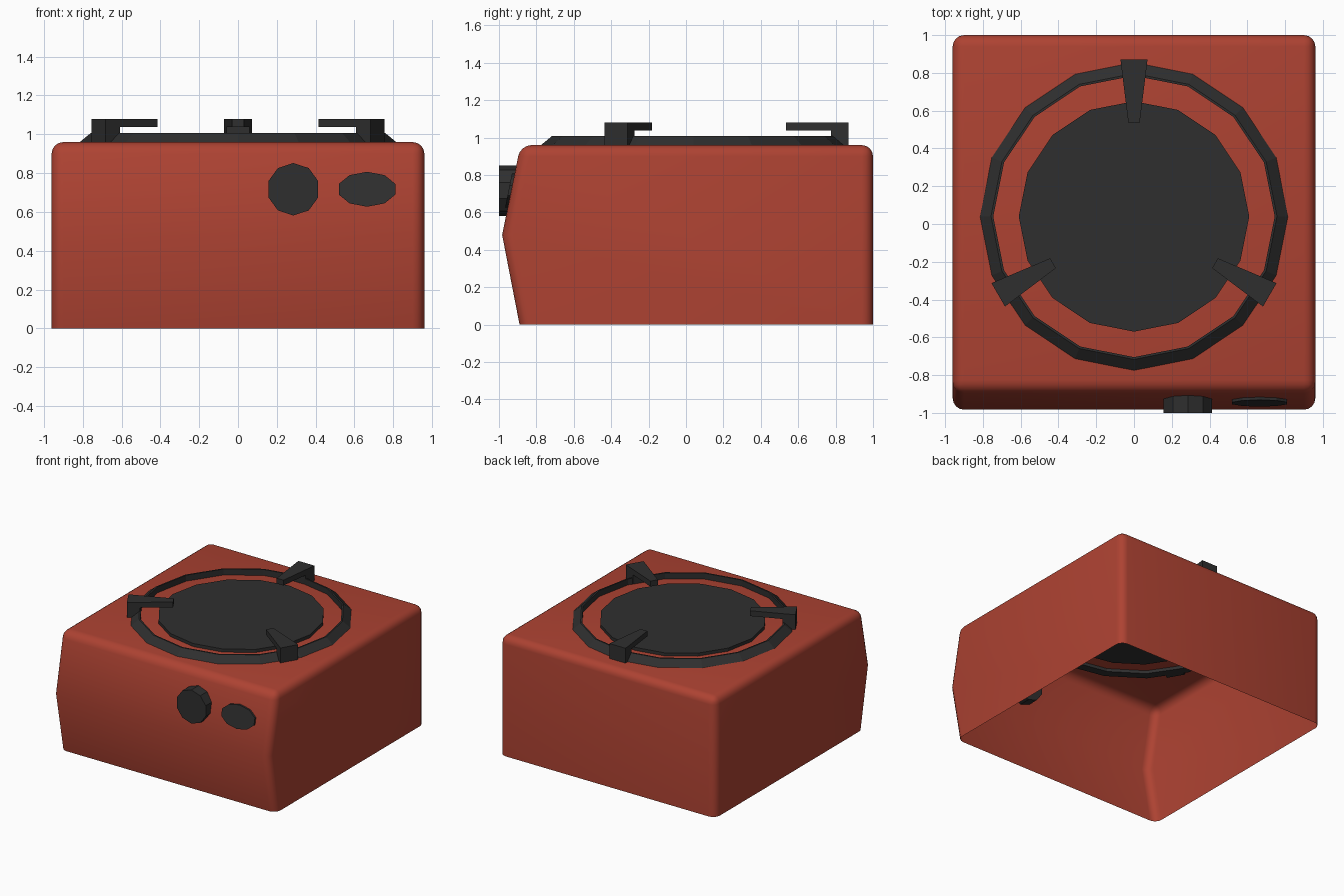
import bpy, bmesh, math
from mathutils import Matrix, Vector

if "Cube" in bpy.data.objects:
    bpy.data.objects.remove(bpy.data.objects["Cube"])


def material(name, color):
    m = bpy.data.materials.new(name)
    m.diffuse_color = (*color, 1)
    m.use_nodes = True
    m.node_tree.nodes["Principled BSDF"].inputs["Base Color"].default_value = m.diffuse_color
    return m


RED = material("red_enamel", (0.42, 0.055, 0.032))
DARK = material("dark_iron", (0.028, 0.028, 0.028))
CY = 0.04  # burner centre in y


def finish(name, bm, mat):
    bmesh.ops.recalc_face_normals(bm, faces=bm.faces)
    me = bpy.data.meshes.new(name)
    bm.to_mesh(me)
    bm.free()
    me.materials.append(mat)
    ob = bpy.data.objects.new(name, me)
    bpy.context.collection.objects.link(ob)
    return ob


def prism(bm, pts, offset):
    """Extrude a closed outline along an offset."""
    face = bm.faces.new([bm.verts.new(p) for p in pts])
    new = bmesh.ops.extrude_face_region(bm, geom=[face], use_keep_orig=True)["geom"]
    bmesh.ops.translate(bm, vec=offset, verts=[g for g in new if isinstance(g, bmesh.types.BMVert)])


# body: side profile pulled across x, rounded, open underneath
bm = bmesh.new()
side = [(-0.89, 0), (-0.983, 0.48), (-0.885, 0.96), (1.0, 0.96), (1.0, 0)]
prism(bm, [(-0.96, y, z) for y, z in side], (1.92, 0, 0))
bm.normal_update()
edges = []
for e in bm.edges:
    a, b = (v.co for v in e.verts)
    low = a.z < 0.01 and b.z < 0.01
    crease = abs(a.z - 0.48) < 0.01 and abs(b.z - 0.48) < 0.01
    if not low and not crease:
        edges.append(e)
bmesh.ops.bevel(bm, geom=edges, offset=0.06, segments=4, profile=0.5, affect='EDGES')
bottom = [f for f in bm.faces if all(v.co.z < 0.001 for v in f.verts)]
bmesh.ops.recalc_face_normals(bm, faces=bm.faces)
bmesh.ops.delete(bm, geom=bottom, context='FACES')
body = finish("body", bm, RED)
bpy.context.view_layer.objects.active = body
body.select_set(True)
bpy.ops.object.shade_smooth_by_angle(angle=math.radians(40))

# burner plate: 16-sided disc
bm = bmesh.new()
bmesh.ops.create_cone(bm, cap_ends=True, segments=16, radius1=0.61, radius2=0.61, depth=0.05,
                      matrix=Matrix.Translation((0, CY, 0.96)))
finish("burner_plate", bm, DARK)

# drip ring: sloped outside, upright inside
bm = bmesh.new()
section = [(0.815, 0.935), (0.815, 0.96), (0.757, 1.008), (0.745, 1.008), (0.745, 0.935)]
loops = []
for i in range(16):
    a = math.tau * i / 16
    loops.append([bm.verts.new((r * math.cos(a), CY + r * math.sin(a), z)) for r, z in section])
n = len(section)
for i in range(16):
    p, q = loops[i], loops[(i + 1) % 16]
    for j in range(n):
        k = (j + 1) % n
        bm.faces.new((p[j], q[j], q[k], p[k]))
finish("drip_ring", bm, DARK)

# pan supports: tapered hooked arms, three around the burner
hook = [(0.83, 0.935), (0.83, 1.08), (0.495, 1.08), (0.495, 1.037), (0.735, 1.037), (0.735, 0.935)]
for i in range(3):
    bm = bmesh.new()
    prism(bm, [(r, -0.5, z) for r, z in hook], (0, 1, 0))
    for v in bm.verts:
        v.co.y *= 0.06 + 0.083 * (v.co.x - 0.495) / 0.335
    bmesh.ops.transform(bm, verts=bm.verts, matrix=Matrix.Translation((0, CY, 0)) @
                        Matrix.Rotation(math.pi / 2 + math.tau * i / 3, 4, 'Z'))
    finish(f"pan_support_{i + 1}", bm, DARK)


def decagon(x, rx, rz):
    angles = [math.pi / 2 + math.tau * i / 10 for i in range(10)]
    return [Vector((x + rx * math.cos(a), -1.0, 0.717 + rz * math.sin(a))) for a in angles]


# round control knob, passing through the front panel
bm = bmesh.new()
prism(bm, decagon(0.285, 0.135, 0.135), (0, 0.13, 0))
finish("control_knob", bm, DARK)

# oval button lying flat on the sloped front panel
bm = bmesh.new()
oval = decagon(0.665, 0.153, 0.09)
for p in oval:
    p.y = -0.949 + 0.2 * (p.z - 0.717)
prism(bm, oval, (0, 0.05, 0))
finish("oval_button", bm, DARK)
